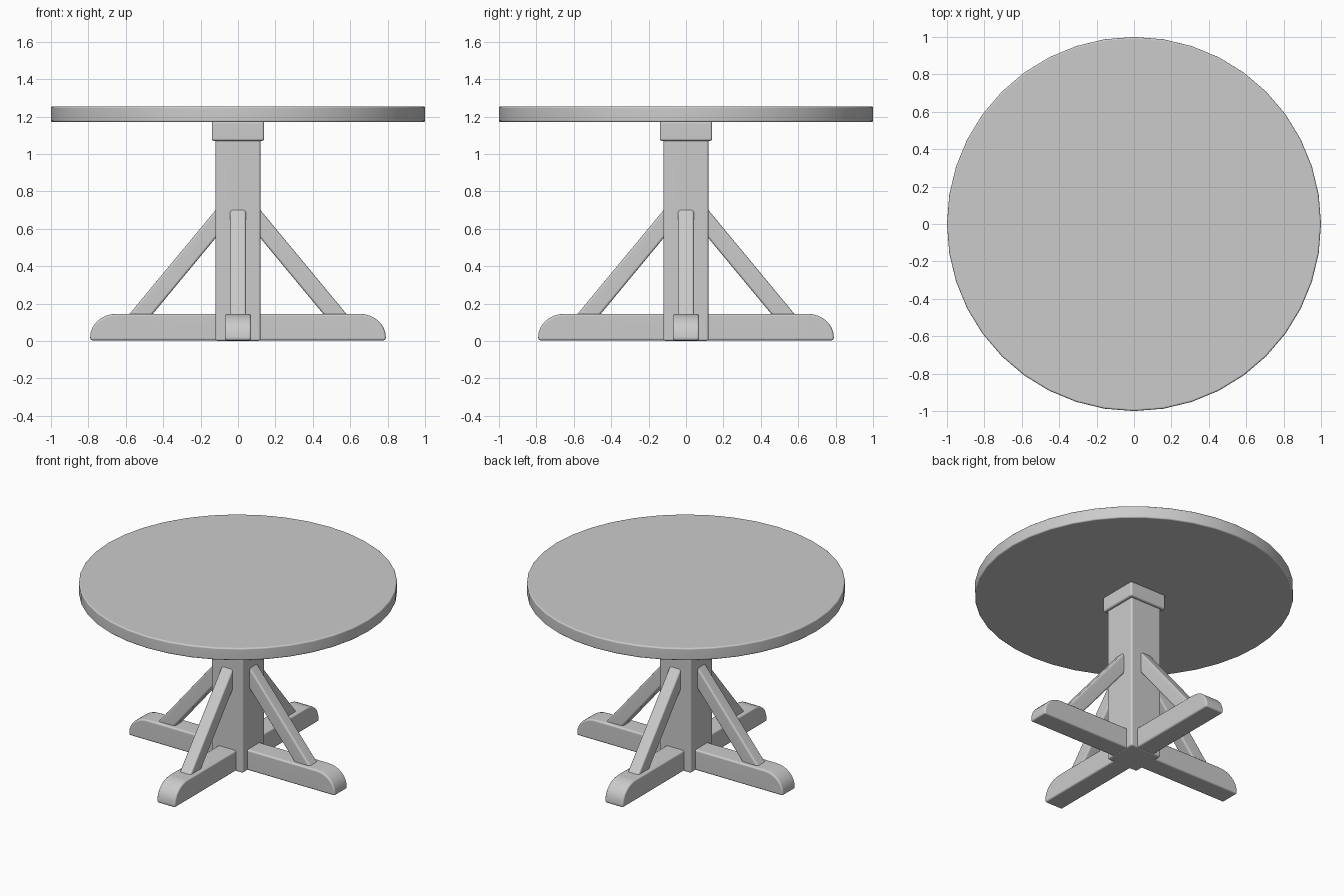
import bpy
import bmesh
from math import sin, cos, pi, radians

cube = bpy.data.objects.get("Cube")
if cube:
    bpy.data.objects.remove(cube, do_unlink=True)

# Single painted finish
GREY = (0.6, 0.6, 0.6, 1)
paint = bpy.data.materials.new("grey_finish")
paint.use_nodes = True
paint.diffuse_color = GREY
paint.node_tree.nodes["Principled BSDF"].inputs["Base Color"].default_value = GREY


def finish(name, bm, bevel):
    """Round the sharp edges, smooth the surface and place the part."""
    bmesh.ops.recalc_face_normals(bm, faces=bm.faces[:])
    sharp = [e for e in bm.edges if e.calc_face_angle(0) > radians(35)]
    bmesh.ops.bevel(bm, geom=sharp, offset=bevel, segments=3, profile=0.5,
                    affect='EDGES', clamp_overlap=True)
    mesh = bpy.data.meshes.new(name)
    bm.to_mesh(mesh)
    bm.free()
    mesh.materials.append(paint)
    obj = bpy.data.objects.new(name, mesh)
    bpy.context.collection.objects.link(obj)
    bpy.ops.object.select_all(action='DESELECT')
    obj.select_set(True)
    bpy.context.view_layer.objects.active = obj
    bpy.ops.object.shade_smooth_by_angle(angle=radians(40))
    obj.modifiers.new("even_shading", 'WEIGHTED_NORMAL').keep_sharp = True
    return obj


def prism(name, outline, z0, z1, bevel):
    """Extrude an xy outline upwards."""
    bm = bmesh.new()
    face = bm.faces.new([bm.verts.new((x, y, z0)) for x, y in outline])
    new = bmesh.ops.extrude_face_region(bm, geom=[face])["geom"]
    verts = [v for v in new if isinstance(v, bmesh.types.BMVert)]
    bmesh.ops.translate(bm, vec=(0, 0, z1 - z0), verts=verts)
    return finish(name, bm, bevel)


def plank(name, profile, half_width, bevel):
    """Extrude an xz side profile across y."""
    bm = bmesh.new()
    face = bm.faces.new([bm.verts.new((x, -half_width, z)) for x, z in profile])
    new = bmesh.ops.extrude_face_region(bm, geom=[face])["geom"]
    verts = [v for v in new if isinstance(v, bmesh.types.BMVert)]
    bmesh.ops.translate(bm, vec=(0, 2 * half_width, 0), verts=verts)
    return finish(name, bm, bevel)


def ring_of_four(obj):
    """Repeat a part on the left, back, right and front sides."""
    base = obj.name
    for i, side in enumerate(("left", "back", "right", "front")):
        part = obj if i == 0 else obj.copy()
        if i:
            bpy.context.collection.objects.link(part)
        part.name = f"{base}_{side}"
        part.rotation_euler.z = i * pi / 2


def square(h):
    return [(-h, -h), (h, -h), (h, h), (-h, h)]


# Round top
SIDES = 40
circle = [(cos(2 * pi * i / SIDES), sin(2 * pi * i / SIDES)) for i in range(SIDES)]
prism("tabletop", circle, 1.17, 1.255, 0.01)

# Square pedestal and the collar beneath the top
prism("column", square(0.12), 0, 1.15, 0.012)
prism("collar", square(0.14), 1.07, 1.175, 0.012)

# Feet with a rounded toe
toe = [(0.65 + 0.14 * cos(a), 0.022 + 0.123 * sin(a))
       for a in (i * pi / 16 for i in range(9))]
foot = [(0.04, 0.003), (0.79, 0.003)] + toe + [(0.04, 0.145)]
ring_of_four(plank("foot", foot, 0.07, 0.012))

# Diagonal braces, with both ends buried in the column and foot
brace = [(0.09, 0.736), (0.09, 0.586), (0.497, 0.095), (0.621, 0.095)]
ring_of_four(plank("brace", brace, 0.043, 0.012))
